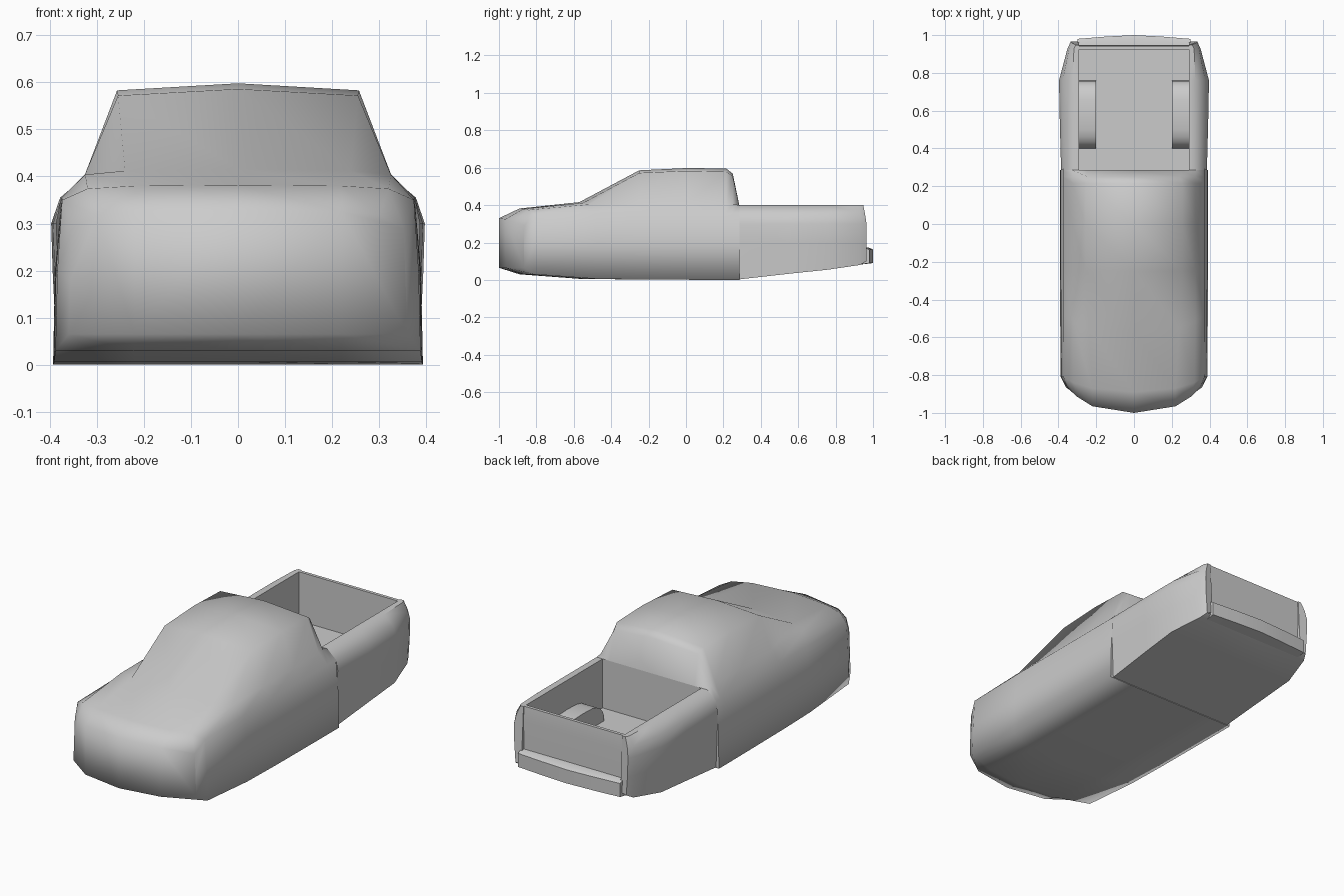
import bpy, bmesh, math

if "Cube" in bpy.data.objects:
    bpy.data.objects.remove(bpy.data.objects["Cube"])


def loft(name, rings, closed=False, caps=None, ends=(0, -1), mirror=False, angle=None):
    """Skin a list of equal-length rings; cap polygons are index lists."""
    bm = bmesh.new()
    vs = [[bm.verts.new(p) for p in r] for r in rings]
    n = len(rings[0])
    for a, b in zip(vs, vs[1:]):
        for i in range(n if closed else n - 1):
            j = (i + 1) % n
            bm.faces.new((a[i], a[j], b[j], b[i]))
    cap_faces = []
    for e in ends:
        for poly in caps or []:
            cap_faces.append((e, bm.faces.new([vs[e][i] for i in poly])))
    bmesh.ops.recalc_face_normals(bm, faces=bm.faces[:])
    # rear caps meet the skin at a hard edge
    rear = {f for e, f in cap_faces if e == -1}
    for e in bm.edges:
        if len(e.link_faces) == 2 and sum(f in rear for f in e.link_faces) == 1:
            e.smooth = False
    for f in bm.faces:
        f.smooth = True
    me = bpy.data.meshes.new(name)
    bm.to_mesh(me)
    bm.free()
    ob = bpy.data.objects.new(name, me)
    bpy.context.collection.objects.link(ob)
    if mirror:
        ob.modifiers.new("mirror", "MIRROR").use_clip = False
    if angle:
        bpy.ops.object.select_all(action='DESELECT')
        ob.select_set(True)
        bpy.context.view_layer.objects.active = ob
        bpy.ops.object.shade_smooth_by_angle(angle=math.radians(angle))
    return ob


def symmetric(half):
    return half + [(-x, y, z) for x, y, z in half[-2:0:-1]]


# Cab and hood: half sections from floor centre round to roof centre
def cab_ring(y, ye, zb, side, belt, top, zt, ym=None):
    ym = y if ym is None else ym
    w, sz = side
    shoulder, rail = belt
    return symmetric([
        (0, y, zb), (0.22, ym, zb), (w, ye, zb), (w - 0.004, ye, sz),
        (shoulder[0], ye, shoulder[1]), (rail[0], (ye + ym) / 2, rail[1]),
        (top[0], ym, top[1]), (0, y, zt)])


body = ((0.375, 0.355), (0.325, 0.405))
cab = [
    cab_ring(-1.0, -0.865, 0.065, (0.36, 0.18), ((0.352, 0.29), (0.30, 0.318)), (0.22, 0.325), 0.33, -0.965),
    cab_ring(-0.89, -0.81, 0.03, (0.388, 0.2), ((0.374, 0.35), (0.32, 0.374)), (0.22, 0.38), 0.382, -0.87),
    cab_ring(-0.57, -0.48, 0.006, (0.391, 0.2), ((0.375, 0.355), (0.325, 0.404)), (0.24, 0.412), 0.416, -0.55),
    cab_ring(-0.25, -0.25, 0.002, (0.392, 0.2), body, (0.255, 0.572), 0.586),
    cab_ring(0, 0, 0.001, (0.393, 0.2), body, (0.257, 0.583), 0.598),
    cab_ring(0.215, 0.215, 0, (0.393, 0.2), body, (0.255, 0.578), 0.596),
    cab_ring(0.25, 0.25, 0, (0.393, 0.2), body, (0.245, 0.555), 0.568),
    cab_ring(0.285, 0.285, 0, (0.393, 0.2), ((0.375, 0.355), (0.325, 0.40)), (0.25, 0.40), 0.40),
]
half_caps = [[0, 1, 6, 7], [1, 2, 3, 4, 5, 6]]
caps = half_caps + [[(14 - i) % 14 for i in reversed(c)] for c in half_caps]
loft("cab", cab, closed=True, caps=caps)

# Bed sides: inner wall, top rail and flared outer skin
bed = []
for y, rail, shoulder, flare, zb in [
        (0.285, 0.325, 0.375, 0.386, 0.003), (0.55, 0.325, 0.378, 0.393, 0.033),
        (0.76, 0.325, 0.378, 0.397, 0.055), (0.93, 0.318, 0.343, 0.352, 0.08),
        (0.965, 0.308, 0.325, 0.335, 0.1)]:
    top_y = min(y, 0.948)
    bed.append([(0.29, y, 0.11), (0.29, top_y, 0.4), (rail, top_y, 0.4),
                (shoulder, min(y, 0.957), 0.355), (flare, y, 0.3), (flare - 0.003, y, 0.2),
                (flare - 0.01, y, zb)])
loft("bed_side", bed, caps=[list(range(7))], ends=(-1,), mirror=True, angle=45)

# Sloping underside that closes the bed from cab to bumper
loft("bed_underside", [[(x, y, z) for x in (-w, 0, w)] for y, w, z in
                       ((0.285, 0.376, 0.003), (0.55, 0.383, 0.033), (0.76, 0.387, 0.055),
                        (0.93, 0.342, 0.08), (0.965, 0.325, 0.1))])

# Bed floor
loft("bed_floor", [[(x, 0.285, 0.14), (x, 0.93, 0.14)] for x in (-0.29, 0.29)])

# Wheel housings: steep-ended arches rising from the bed floor
arc = []
for i in range(13):
    c, s = math.cos(math.pi * i / 12), math.sin(math.pi * i / 12)
    arc.append((0.58 - math.copysign(0.18 * abs(c) ** 0.6, c), 0.14 + 0.105 * abs(s) ** 0.9))
loft("wheel_housing", [[(x, y, z) for y, z in arc] for x in (0.2, 0.29)],
     caps=[list(range(13))], ends=(0,), mirror=True, angle=50)

# Tailgate set between the rear corners, slightly dished
gate = [(0.925, 0.1), (0.925, 0.4), (0.942, 0.4), (0.948, 0.33), (0.943, 0.2), (0.948, 0.1)]
loft("tailgate", [[(x, y, z) for y, z in gate] for x in (-0.29, 0.29)],
     closed=True, caps=[list(range(6))], angle=40)

# Rear bumper, bowed towards the back
bumper = []
for x, y in ((-0.3, 0.98), (-0.15, 0.992), (0, 1.0), (0.15, 0.992), (0.3, 0.98)):
    bumper.append([(x, 0.93, 0.082), (x, y, 0.09), (x, y, 0.162), (x, y - 0.02, 0.172), (x, 0.935, 0.175)])
loft("rear_bumper", bumper, closed=True, caps=[list(range(5))], angle=50)
